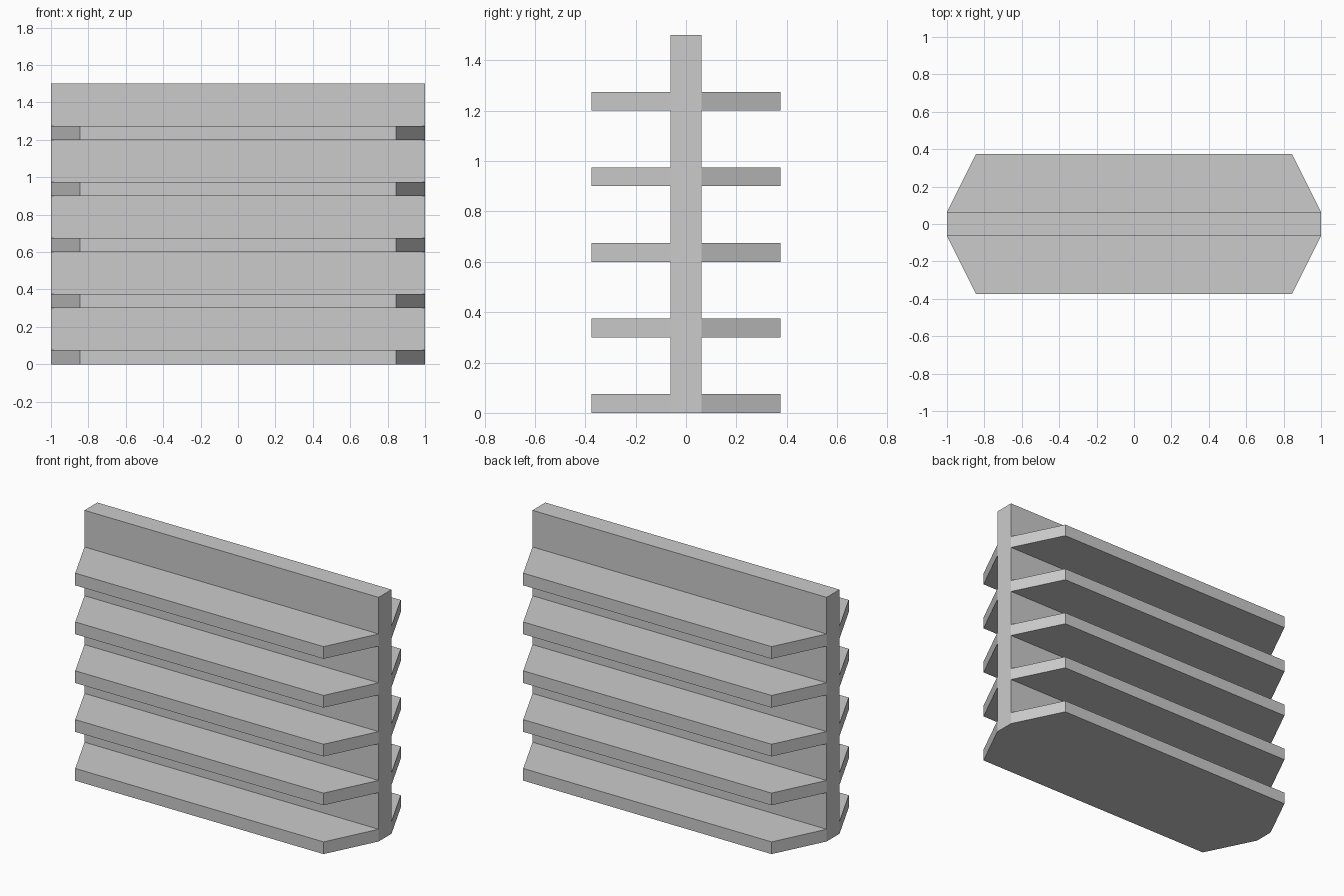
import bpy
import bmesh

SPINE_HALF = 0.0625   # half thickness of the upright panel
SHELF_HALF = 0.375    # reach of each shelf from the centre
TIP = 0.844           # half length of a shelf's outer edge
HEIGHT = 1.5
SHELF_THICK = 0.075
PITCH = 0.3

cube = bpy.data.objects.get("Cube")
if cube:
    bpy.data.objects.remove(cube, do_unlink=True)

grey = bpy.data.materials.new("light_grey")
grey.use_nodes = True
colour = (0.6, 0.6, 0.6, 1.0)
grey.diffuse_color = colour
grey.node_tree.nodes["Principled BSDF"].inputs["Base Color"].default_value = colour


def prism(name, outline, z, height, open_side=False):
    """Extrude a flat outline upward; the first edge's wall may be left open."""
    bm = bmesh.new()
    low = [bm.verts.new((x, y, z)) for x, y in outline]
    high = [bm.verts.new((x, y, z + height)) for x, y in outline]
    bm.faces.new(low)
    bm.faces.new(high)
    count = len(outline)
    for i in range(1 if open_side else 0, count):
        j = (i + 1) % count
        bm.faces.new((low[i], low[j], high[j], high[i]))
    bmesh.ops.recalc_face_normals(bm, faces=bm.faces)
    mesh = bpy.data.meshes.new(name)
    bm.to_mesh(mesh)
    bm.free()
    mesh.materials.append(grey)
    obj = bpy.data.objects.new(name, mesh)
    bpy.context.collection.objects.link(obj)
    return obj


# Upright centre panel
s = SPINE_HALF
prism("centre_panel", [(-1, -s), (1, -s), (1, s), (-1, s)], 0, HEIGHT)

# Five tapered shelves on each face of the panel
for level in range(5):
    for side, label in ((-1, "front"), (1, "back")):
        outline = [(-1, side * s), (1, side * s),
                   (TIP, side * SHELF_HALF), (-TIP, side * SHELF_HALF)]
        prism(f"{label}_shelf_{level + 1}", outline, level * PITCH,
              SHELF_THICK, open_side=True)
